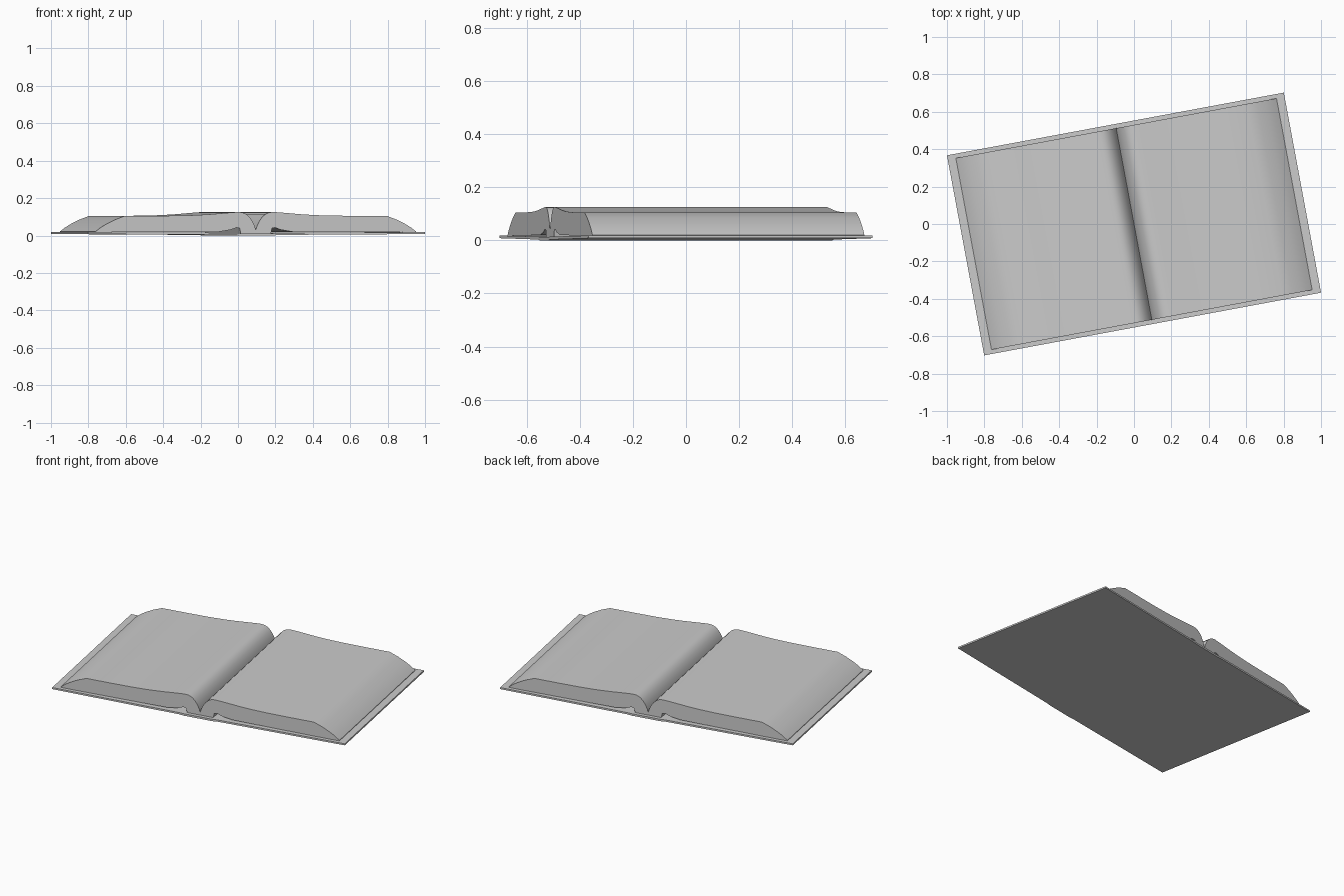
import bpy, bmesh, math

if "Cube" in bpy.data.objects:
    bpy.data.objects.remove(bpy.data.objects["Cube"])

ANGLE = math.atan2(0.335, 1.8)   # the open book lies turned on the ground


def prism(name, half_top, half_bottom, half_depth):
    """Extrude a left-right symmetric profile along the spine direction.
    Both half profiles run from the middle (u = 0) outwards."""
    top = [(-u, z) for u, z in reversed(half_top[1:])] + half_top
    bottom = [(-u, z) for u, z in reversed(half_bottom[1:])] + half_bottom
    loop = top + bottom[::-1]
    bm = bmesh.new()
    front = [bm.verts.new((u, -half_depth, z)) for u, z in loop]
    back = [bm.verts.new((u, half_depth, z)) for u, z in loop]
    n = len(loop)
    bm.faces.new(front)
    bm.faces.new(back[::-1])
    for i in range(n):
        j = (i + 1) % n
        bm.faces.new((front[i], back[i], back[j], front[j]))
    bmesh.ops.recalc_face_normals(bm, faces=bm.faces)
    bmesh.ops.triangulate(bm, faces=[f for f in bm.faces if len(f.verts) > 4])
    mesh = bpy.data.meshes.new(name)
    bm.to_mesh(mesh)
    bm.free()
    obj = bpy.data.objects.new(name, mesh)
    bpy.context.collection.objects.link(obj)
    obj.rotation_euler.z = ANGLE
    bpy.ops.object.select_all(action='DESELECT')
    obj.select_set(True)
    bpy.context.view_layer.objects.active = obj
    bpy.ops.object.shade_smooth_by_angle(angle=math.radians(30))
    return obj


# Cover: flat spine strip with two boards that lift slightly outwards
prism("cover",
      [(0, 0.012), (0.09, 0.012), (0.12, 0.014), (0.916, 0.018)],
      [(0, 0.0), (0.09, 0.0), (0.12, 0.003), (0.916, 0.008)],
      0.544)

# Page block: deep gutter, swelling pages, sloped outer edges,
# and a hollow under each side beside the spine
prism("pages",
      [(0, 0.030), (0.007, 0.052), (0.018, 0.075), (0.033, 0.097),
       (0.052, 0.114), (0.072, 0.123), (0.092, 0.1255), (0.12, 0.124),
       (0.17, 0.120), (0.24, 0.114), (0.32, 0.109), (0.42, 0.106),
       (0.55, 0.105), (0.712, 0.105), (0.765, 0.085), (0.81, 0.063),
       (0.845, 0.042), (0.872, 0.021)],
      [(0, 0.011), (0.082, 0.011), (0.088, 0.040), (0.105, 0.042),
       (0.135, 0.031), (0.20, 0.020), (0.872, 0.017)],
      0.521)
